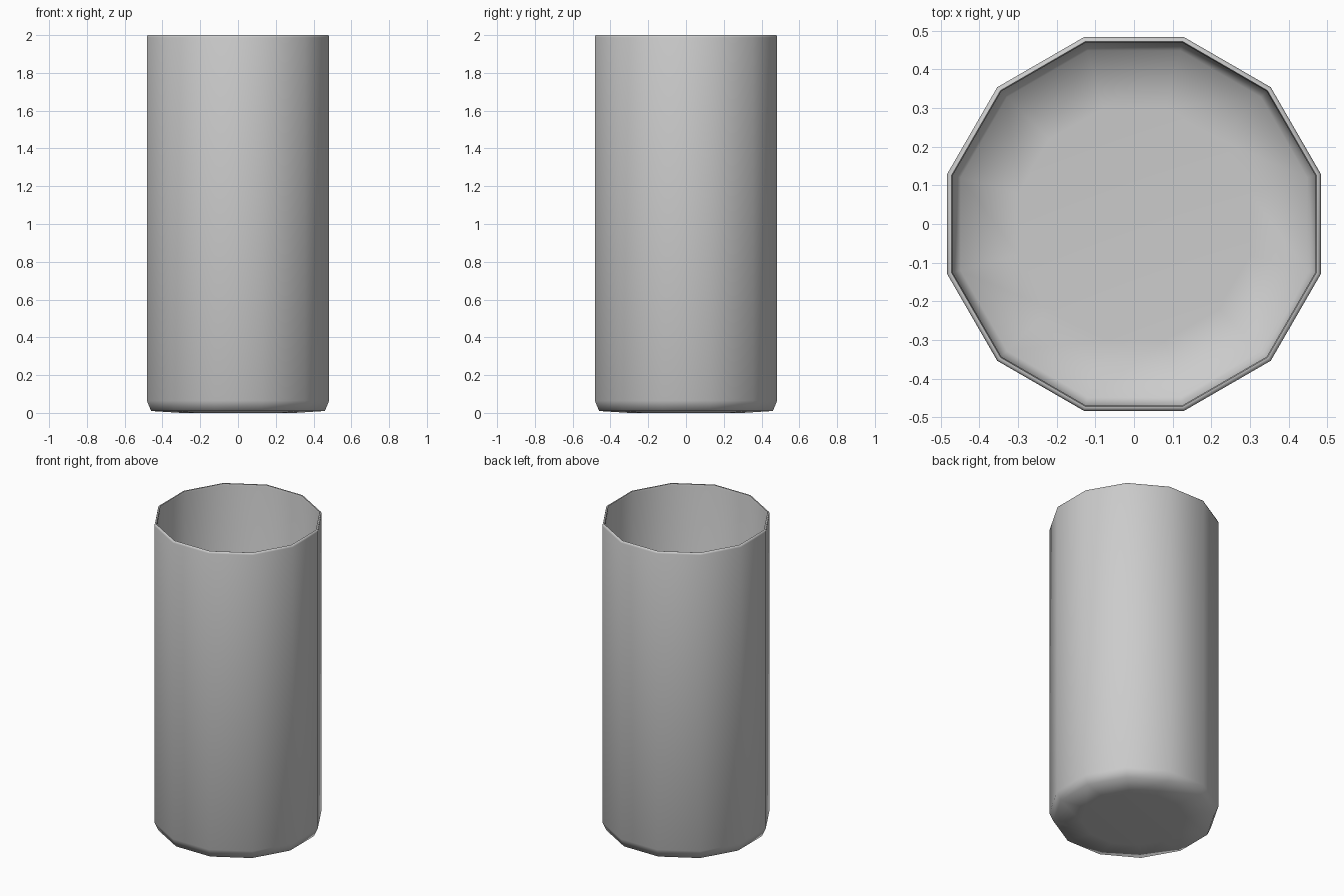
import bpy, bmesh, math

if "Cube" in bpy.data.objects:
    bpy.data.objects.remove(bpy.data.objects["Cube"])

SIDES = 12

# Closed-wall profile (radius, z): outer base -> rim -> inner floor
profile = [(0.31, 0.0), (0.476, 0.01), (0.5, 0.065), (0.5, 1.988), (0.496, 2.0),
           (0.488, 2.0), (0.485, 1.988), (0.485, 0.07), (0.464, 0.025), (0.31, 0.015)]

bm = bmesh.new()
rings = []
for r, z in profile:
    ring = []
    for i in range(SIDES):
        a = math.radians(15) + 2 * math.pi * i / SIDES
        ring.append(bm.verts.new((r * math.cos(a), r * math.sin(a), z)))
    rings.append(ring)

# Skin the rings, then cap the base and the inner floor
for lo, hi in zip(rings, rings[1:]):
    for i in range(SIDES):
        j = (i + 1) % SIDES
        bm.faces.new((lo[i], lo[j], hi[j], hi[i]))
bm.faces.new(rings[0][::-1])
bm.faces.new(rings[-1])
bmesh.ops.recalc_face_normals(bm, faces=bm.faces)

mesh = bpy.data.meshes.new("open_cup")
bm.to_mesh(mesh)
bm.free()
cup = bpy.data.objects.new("open_cup", mesh)
bpy.context.collection.objects.link(cup)

# Smooth shading across the twelve sides
bpy.context.view_layer.objects.active = cup
cup.select_set(True)
bpy.ops.object.shade_smooth_by_angle(angle=math.radians(75))
